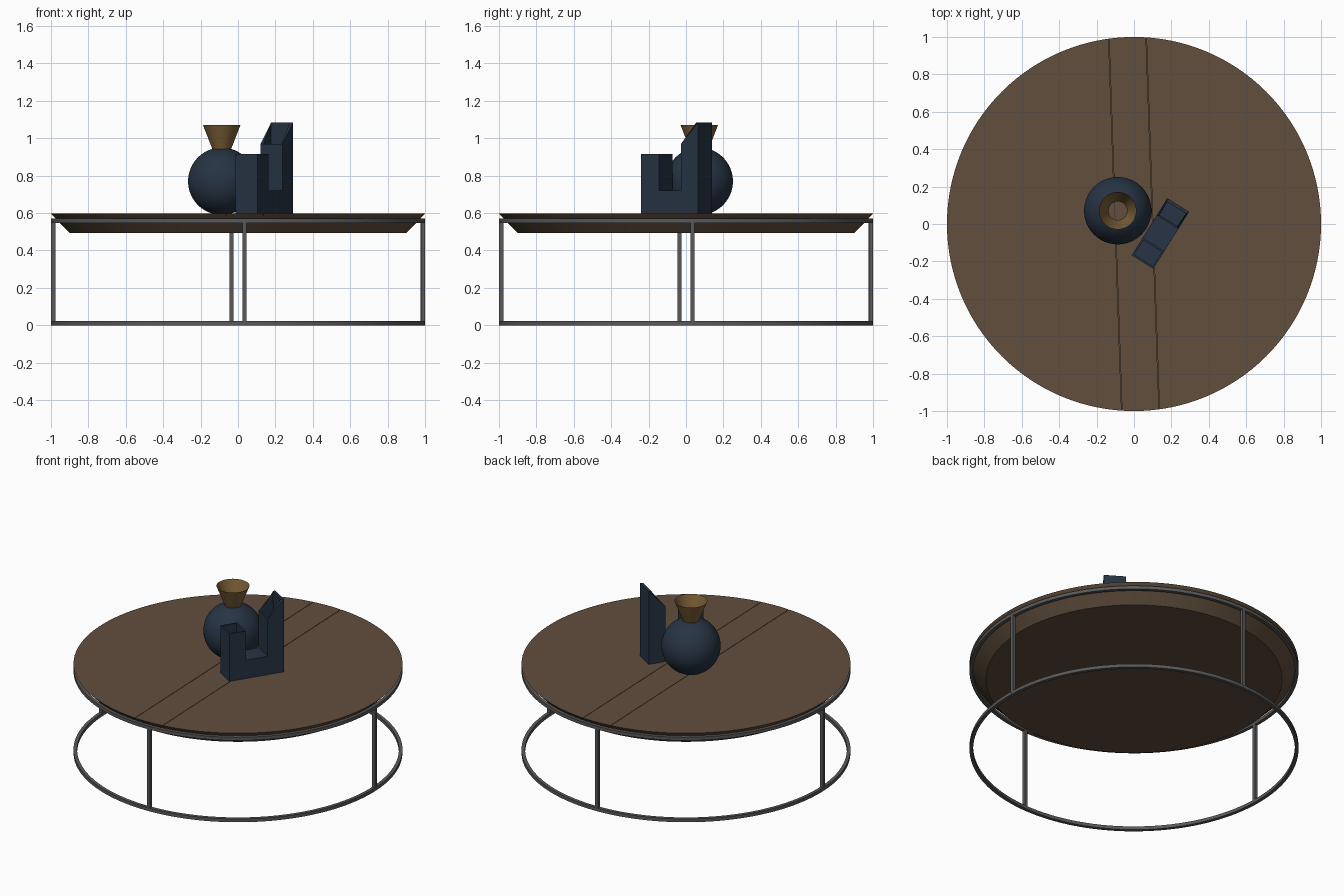
import bpy, bmesh, math
from mathutils import Matrix, Vector

if "Cube" in bpy.data.objects:
    bpy.data.objects.remove(bpy.data.objects["Cube"])

TURN = math.radians(2)      # whole table is turned slightly
TOP = 0.597                 # height of the table surface


def material(name, rgb):
    m = bpy.data.materials.new(name)
    m.diffuse_color = (*rgb, 1)
    m.use_nodes = True
    m.node_tree.nodes["Principled BSDF"].inputs["Base Color"].default_value = m.diffuse_color
    return m


WOOD = material("brown wood", (0.12, 0.077, 0.047))
METAL = material("grey metal", (0.10, 0.10, 0.10))
NAVY = material("dark navy", (0.02, 0.034, 0.058))
GOLD = material("aged gold", (0.20, 0.115, 0.038))


def make(name, bm, mat, smooth=None):
    me = bpy.data.meshes.new(name)
    bm.to_mesh(me)
    bm.free()
    me.materials.append(mat)
    ob = bpy.data.objects.new(name, me)
    bpy.context.collection.objects.link(ob)
    bpy.ops.object.select_all(action='DESELECT')
    ob.select_set(True)
    bpy.context.view_layer.objects.active = ob
    if smooth:
        bpy.ops.object.shade_smooth_by_angle(angle=math.radians(smooth))
    return ob


def lathe(name, profile, mat, n=96, closed=False, at=(0, 0, 0)):
    """Spin a list of (radius, height) points round z."""
    bm = bmesh.new()
    vs = [bm.verts.new((r, 0, z)) for r, z in profile]
    pairs = list(zip(vs, vs[1:])) + ([(vs[-1], vs[0])] if closed else [])
    es = [bm.edges.new(p) for p in pairs]
    bmesh.ops.spin(bm, geom=vs + es, cent=(0, 0, 0), axis=(0, 0, 1),
                   angle=math.tau, steps=n, use_duplicate=False)
    bmesh.ops.remove_doubles(bm, verts=bm.verts, dist=1e-5)
    bmesh.ops.recalc_face_normals(bm, faces=bm.faces)
    bmesh.ops.translate(bm, verts=bm.verts, vec=at)
    return make(name, bm, mat, 30)


def box(name, size, centre, mat, turn=0):
    bm = bmesh.new()
    bmesh.ops.create_cube(bm, size=1)
    bmesh.ops.transform(bm, verts=bm.verts, matrix=Matrix.Rotation(turn, 4, 'Z')
                        @ Matrix.Translation(centre) @ Matrix.Diagonal((*size, 1)))
    return make(name, bm, mat)


# Table top: shallow bevelled disc with a flat top and underside
bm = bmesh.new()
bmesh.ops.create_cone(bm, cap_ends=True, segments=128, radius1=0.9, radius2=1.0, depth=0.104,
                      matrix=Matrix.Translation((0, 0, TOP - 0.052)))
table_top = make("table_top", bm, WOOD, 30)

# Two hairline seams cut into the top
for i, x in enumerate((-0.1, 0.1)):
    cutter = box("seam_cutter", (0.003, 2.2, 0.02), (x, 0, TOP), WOOD, TURN)
    cutter.hide_render = True
    mod = table_top.modifiers.new("seam", 'BOOLEAN')
    mod.operation = 'DIFFERENCE'
    mod.solver = 'EXACT'
    mod.object = cutter
    bpy.context.view_layer.objects.active = table_top
    bpy.ops.object.modifier_apply(modifier="seam")
    bpy.data.objects.remove(cutter)

# Metal frame: two hoops and four uprights
for name, z in (("lower_hoop", 0.0), ("upper_hoop", 0.548)):
    lathe(name, [(0.978, z), (1.0, z), (1.0, z + 0.022), (0.978, z + 0.022)],
          METAL, n=128, closed=True)
for i in range(4):
    box(f"leg_{i + 1}", (0.022, 0.022, 0.54), (0.989, 0, 0.285), METAL, TURN + i * math.pi / 2)

# Round vase: open ball with a flared gold collar
R, CZ, HOLE = 0.18, 0.77, 0.05
VASE = (-0.087, 0.071, 0)
a0 = math.acos(HOLE / R)
ball = [(max(R * math.cos(a), 0), CZ + R * math.sin(a))
        for a in (-math.pi / 2 + (a0 + math.pi / 2) * k / 32 for k in range(33))]
lathe("vase_body", ball, NAVY, at=VASE)
lathe("vase_collar", [(HOLE, 0.942), (0.1, 1.07)], GOLD, at=VASE)

# Angular vase: U-shaped hollow with one low and one tall open end
L, W = 0.36, 0.137
a, b = 0.31 * L, 0.70 * L
outline = [(0, TOP), (L, TOP), (L, 1.085), (b, 0.97), (b, 0.72), (a, 0.72), (a, 0.915), (0, 0.915)]
bm = bmesh.new()
near = [bm.verts.new((s - L / 2, -W / 2, z)) for s, z in outline]
far = [bm.verts.new((s - L / 2, W / 2, z)) for s, z in outline]
bm.faces.new(near)
bm.faces.new(far[::-1])
for k in range(len(outline)):
    if k not in (2, 6):                      # leave both mouths open
        j = (k + 1) % len(outline)
        bm.faces.new((near[k], far[k], far[j], near[j]))
bmesh.ops.recalc_face_normals(bm, faces=bm.faces)
bmesh.ops.transform(bm, verts=bm.verts, matrix=Matrix.Translation((0.141, -0.051, 0))
                    @ Matrix.Rotation(math.radians(58), 4, 'Z'))
holder = make("angular_vase", bm, NAVY)
wall = holder.modifiers.new("wall", 'SOLIDIFY')
wall.thickness = 0.01
wall.offset = -1
wall.use_even_offset = True
